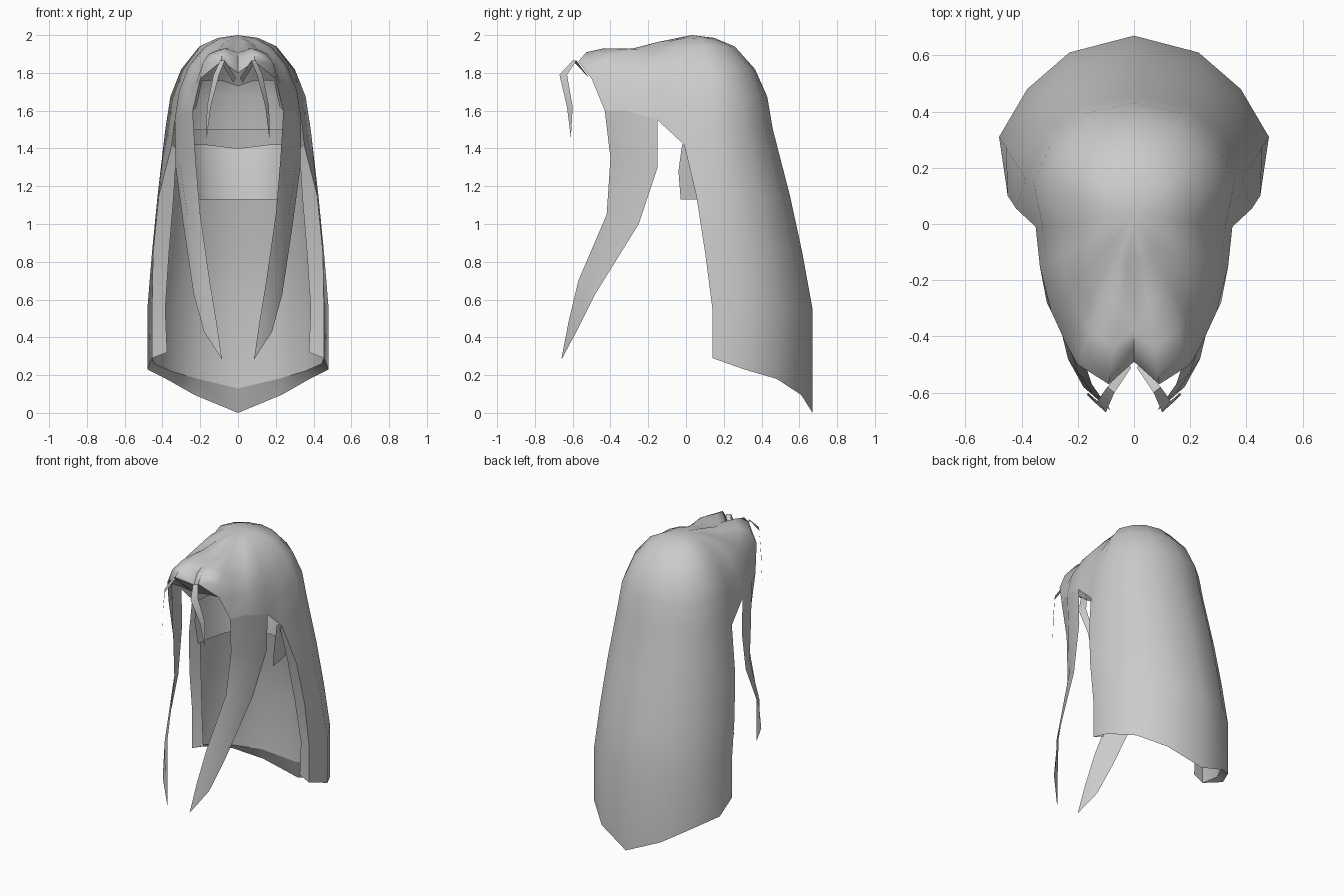
import bpy, bmesh, math
from mathutils import Vector as V

if "Cube" in bpy.data.objects:
    bpy.data.objects.remove(bpy.data.objects["Cube"])

grey = bpy.data.materials.new("plain grey")
grey.diffuse_color = (0.6, 0.6, 0.6, 1)
grey.use_nodes = True
grey.node_tree.nodes["Principled BSDF"].inputs["Base Color"].default_value = grey.diffuse_color


def sheet(name, *grids):
    """Weld grids of points into one smooth sheet, mirrored across x."""
    bm = bmesh.new()
    for rows in grids:
        vs = [[bm.verts.new(p) for p in r] for r in rows]
        for a in range(len(vs) - 1):
            for b in range(len(vs[0]) - 1):
                bm.faces.new((vs[a][b], vs[a + 1][b], vs[a + 1][b + 1], vs[a][b + 1]))
    bmesh.ops.remove_doubles(bm, verts=bm.verts, dist=.0005)
    me = bpy.data.meshes.new(name)
    bm.to_mesh(me)
    bm.free()
    me.materials.append(grey)
    ob = bpy.data.objects.new(name, me)
    bpy.context.collection.objects.link(ob)
    ob.modifiers.new("mirror", 'MIRROR')
    bpy.ops.object.select_all(action='DESELECT')
    ob.select_set(True)
    bpy.context.view_layer.objects.active = ob
    bpy.ops.object.modifier_apply(modifier="mirror")
    bpy.ops.object.shade_smooth_by_angle(angle=math.radians(70))


# Rim of the scalp cap, from the back centre round the side to the parting
rim = [V(p) for p in [
    (0, .46, 1.5), (.19, .42, 1.5), (.31, .32, 1.5), (.385, .16, 1.5),
    (.35, -.01, 1.42), (.335, -.15, 1.55), (.295, -.31, 1.60), (.24, -.43, 1.60),
    (.20, -.50, 1.77), (.09, -.57, 1.86), (0, -.49, 1.80)]]
crown = V((0, .03, 2.0))

# Scalp cap: spokes from the crown to the rim, dipping towards the forehead
front = [0, 0, 0, 0, 0, .2, .5, .8, .9, 1, 1]
cap = []
for f, drop, dip in [(0, 0, 0), (.28, .03, .03), (.53, .12, .055), (.78, .36, .02),
                     (.93, .65, 0), (1, 1, 0)]:
    cap.append([V((p.x * f, crown.y + (p.y - crown.y) * f,
                   crown.z + (p.z - crown.z) * drop - dip * w))
                for p, w in zip(rim, front)])

# Rolled lip under the front of the cap
lip = [rim[7:], [V(p) for p in [
    (.22, -.42, 1.62), (.19, -.46, 1.76), (.09, -.49, 1.76), (0, -.46, 1.73)]]]


# Long curtain of hair down the back
def drape(top, hem, edge=None):
    rows = [top]
    for z, g, gx in [(1.15, .43, .66), (.85, .74, .95), (.55, 1, 1)]:
        row = [V((*a.lerp(b, g).xy, z)) for a, b in zip(top, hem)]
        if edge is not None:   # front corner swings outwards sooner
            row[edge].x = top[edge].x + (hem[edge].x - top[edge].x) * gx
        rows.append(row)
    return rows + [hem]


hem = [V(p) for p in [(0, .67, 0), (.23, .61, .095), (.38, .48, .18),
                      (.48, .31, .23), (.455, .14, .29)]]
sheet("hair_shell", cap, drape(rim[:5], hem, 4))
sheet("front_lip", lip)

# Folded front edge of the curtain
fold = drape([rim[4], V((.325, .0, 1.40))], [hem[4], V((.375, .15, .32))], 0)
for row, x in zip(fold[1:4], (.34, .365, .385)):
    row[1].x = x
sheet("curtain_fold", fold)


# Inner layer of the curtain with its sloped hem
def inward(p, z, d=.04):
    out = V((p.x, p.y - .1, 0)).normalized()
    return V((p.x - out.x * d, p.y - out.y * d, z))


in_top = [inward(p, p.z) for p in rim[:4]] + [rim[4]]
in_hem = [inward(p, z) for p, z in zip(hem[:4], (.13, .18, .22, .26))] + [hem[4]]
sheet("inner_curtain", drape(in_top, in_hem, 4))
sheet("curtain_hem", [hem, in_hem])

# Band round the nape
nape = [(0, .38), (.16, .35), (.26, .23), (.30, .08), (.31, -.03)]
sheet("nape_band", [[V((x * s, y * s + dy, z - (.02 if z > 1.4 and x < .1 else 0)))
                     for x, y in nape]
                    for s, dy, z in ((1.02, .01, 1.42), (1, -.01, 1.28), (.94, .0, 1.13))])

# Long side locks framing the face: rear edge, middle, front edge
sheet("side_lock", [[V(p) for p in r] for r in [
    rim[5:8],
    [(.33, -.15, 1.30), (.31, -.28, 1.32), (.225, -.40, 1.35)],
    [(.29, -.25, 1.00), (.265, -.33, 1.03), (.20, -.42, 1.05)],
    [(.235, -.48, .63), (.20, -.53, .66), (.15, -.57, .70)],
    [(.18, -.58, .43), (.15, -.60, .46), (.115, -.62, .49)],
    [(.09, -.655, .29), (.088, -.66, .287), (.085, -.66, .285)]]])

# Small curled strands at the parting
sheet("fore_strand", [[V(a), V(b)] for a, b in [
    ((.01, -.51, 1.77), (.025, -.495, 1.75)),
    ((.07, -.60, 1.865), (.095, -.58, 1.865)),
    ((.10, -.67, 1.79), (.13, -.63, 1.79)),
    ((.145, -.63, 1.62), (.165, -.60, 1.62)),
    ((.165, -.61, 1.46), (.167, -.61, 1.45))]])
